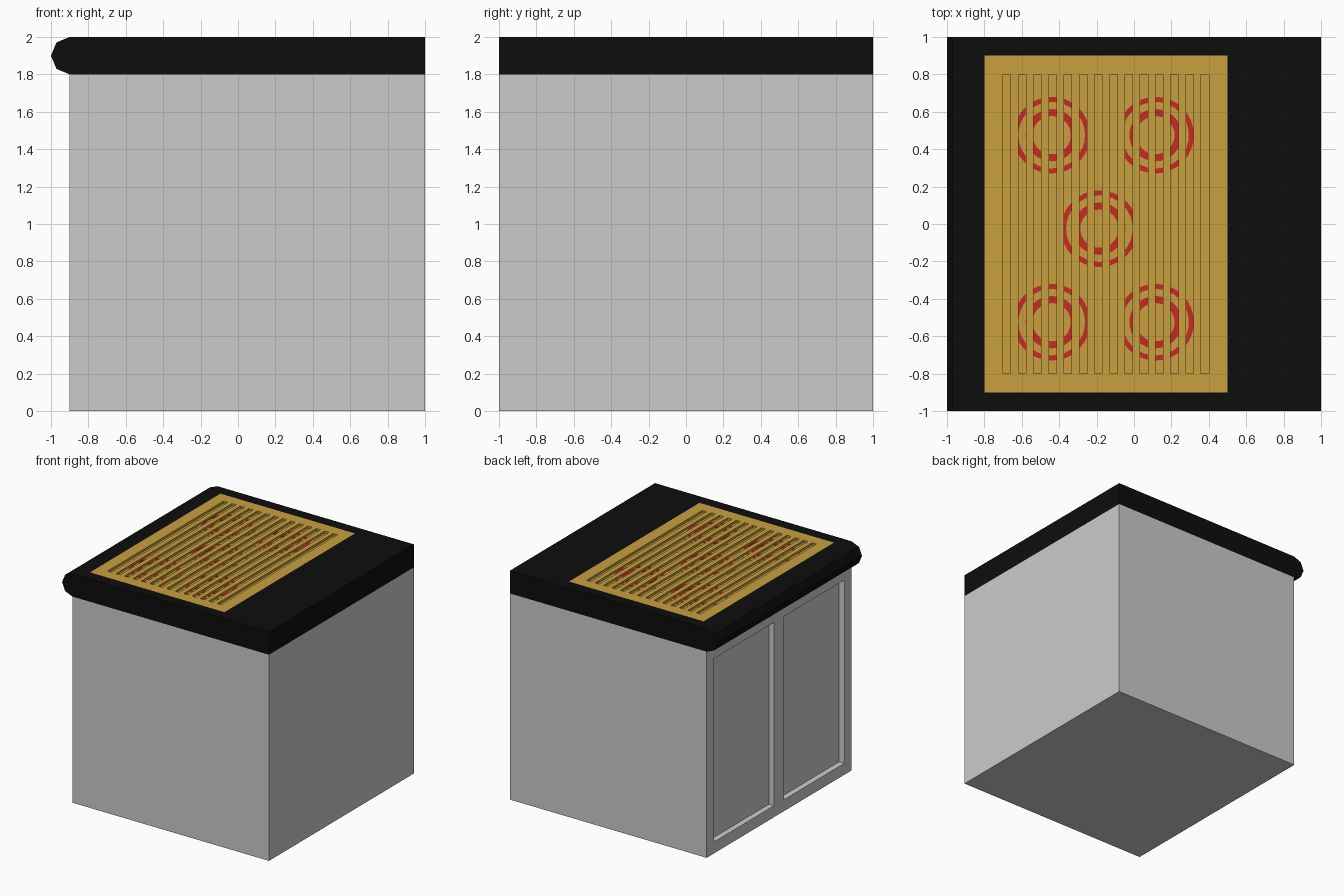
import bpy, bmesh, math

if "Cube" in bpy.data.objects:
    bpy.data.objects.remove(bpy.data.objects["Cube"])


def material(name, rgb):
    m = bpy.data.materials.new(name)
    m.diffuse_color = (*rgb, 1)
    m.use_nodes = True
    m.node_tree.nodes["Principled BSDF"].inputs["Base Color"].default_value = m.diffuse_color
    return m


BLACK = material("black", (0.004, 0.004, 0.004))
GOLD = material("gold", (0.58, 0.35, 0.05))
RED = material("red", (0.6, 0.023, 0.016))


def finish(name, bm, mat=None):
    bmesh.ops.recalc_face_normals(bm, faces=bm.faces)
    me = bpy.data.meshes.new(name)
    bm.to_mesh(me)
    bm.free()
    ob = bpy.data.objects.new(name, me)
    bpy.context.collection.objects.link(ob)
    if mat:
        me.materials.append(mat)
    return ob


def boxes(name, spans, mat=None):
    """One object from (x0, x1, y0, y1, z0, z1) boxes."""
    bm = bmesh.new()
    for x0, x1, y0, y1, z0, z1 in spans:
        vs = bmesh.ops.create_cube(bm, size=1)["verts"]
        for v in vs:
            v.co = ((x0 + x1) / 2 + v.co.x * (x1 - x0),
                    (y0 + y1) / 2 + v.co.y * (y1 - y0),
                    (z0 + z1) / 2 + v.co.z * (z1 - z0))
    return finish(name, bm, mat)


def cut(ob, spans):
    """Subtract boxes from an object and remove the cutter."""
    cutter = boxes("cutter", spans)
    cutter.hide_render = True
    mod = ob.modifiers.new("cut", "BOOLEAN")
    mod.object = cutter
    mod.solver = "EXACT"
    bpy.context.view_layer.objects.active = ob
    bpy.ops.object.modifier_apply(modifier=mod.name)
    bpy.data.objects.remove(cutter)


def ring(name, cx, cy, r0, r1, z0, z1, mat, n=32):
    """Flat ring with a rectangular cross-section."""
    bm = bmesh.new()
    prof = [(r0, z0), (r1, z0), (r1, z1), (r0, z1)]
    rows = []
    for i in range(n):
        a = 2 * math.pi * i / n
        rows.append([bm.verts.new((cx + r * math.cos(a), cy + r * math.sin(a), z))
                     for r, z in prof])
    for i in range(n):
        a, b = rows[i], rows[(i + 1) % n]
        for k in range(4):
            j = (k + 1) % 4
            bm.faces.new((a[k], a[j], b[j], b[k]))
    return finish(name, bm, mat)


# cabinet with two recessed door panels on the left side
cabinet = boxes("cabinet", [(-0.9, 1, -1, 1, 0, 1.8)])
cut(cabinet, [(-1, -0.85, 0.07, 0.9, 0.1, 1.7),
              (-1, -0.85, -0.9, -0.07, 0.1, 1.7)])

# countertop with a faceted bullnose edge
bm = bmesh.new()
profile = [(1, 1.8), (1, 2)]
for i in range(5):
    a = math.pi / 2 + math.pi * i / 4
    profile.append((-0.9 + 0.1 * math.cos(a), 1.9 + 0.1 * math.sin(a)))
face = bm.faces.new([bm.verts.new((x, -1, z)) for x, z in profile])
ext = bmesh.ops.extrude_face_region(bm, geom=[face])["geom"]
for v in ext:
    if isinstance(v, bmesh.types.BMVert):
        v.co.y = 1
countertop = finish("countertop", bm, BLACK)
cut(countertop, [(-0.8, 0.5, -0.9, 0.9, 1.94, 2.1)])

# grill plate, flush with the countertop, with 14 long slots
FLOOR = 1.98
w = 1.1 / 27
plate = boxes("grill_plate", [(-0.8, 0.5, -0.9, 0.9, 1.94, 2)], GOLD)
cut(plate, [(-0.7 + 2 * i * w, -0.7 + (2 * i + 1) * w, -0.8, 0.8, FLOOR, 2.1)
            for i in range(14)])

# burners seen through the slots
centres = [(-0.44, 0.475), (0.115, 0.475), (-0.185, -0.025),
           (-0.44, -0.525), (0.115, -0.525)]
for i, (cx, cy) in enumerate(centres, 1):
    ring(f"burner_rim_{i}", cx, cy, 0.205, 0.243, 1.97, FLOOR + 0.003, GOLD)
    ring(f"burner_outer_ring_{i}", cx, cy, 0.178, 0.205, 1.97, FLOOR + 0.004, RED)
    ring(f"burner_inner_ring_{i}", cx, cy, 0.102, 0.14, 1.97, FLOOR + 0.004, RED)
